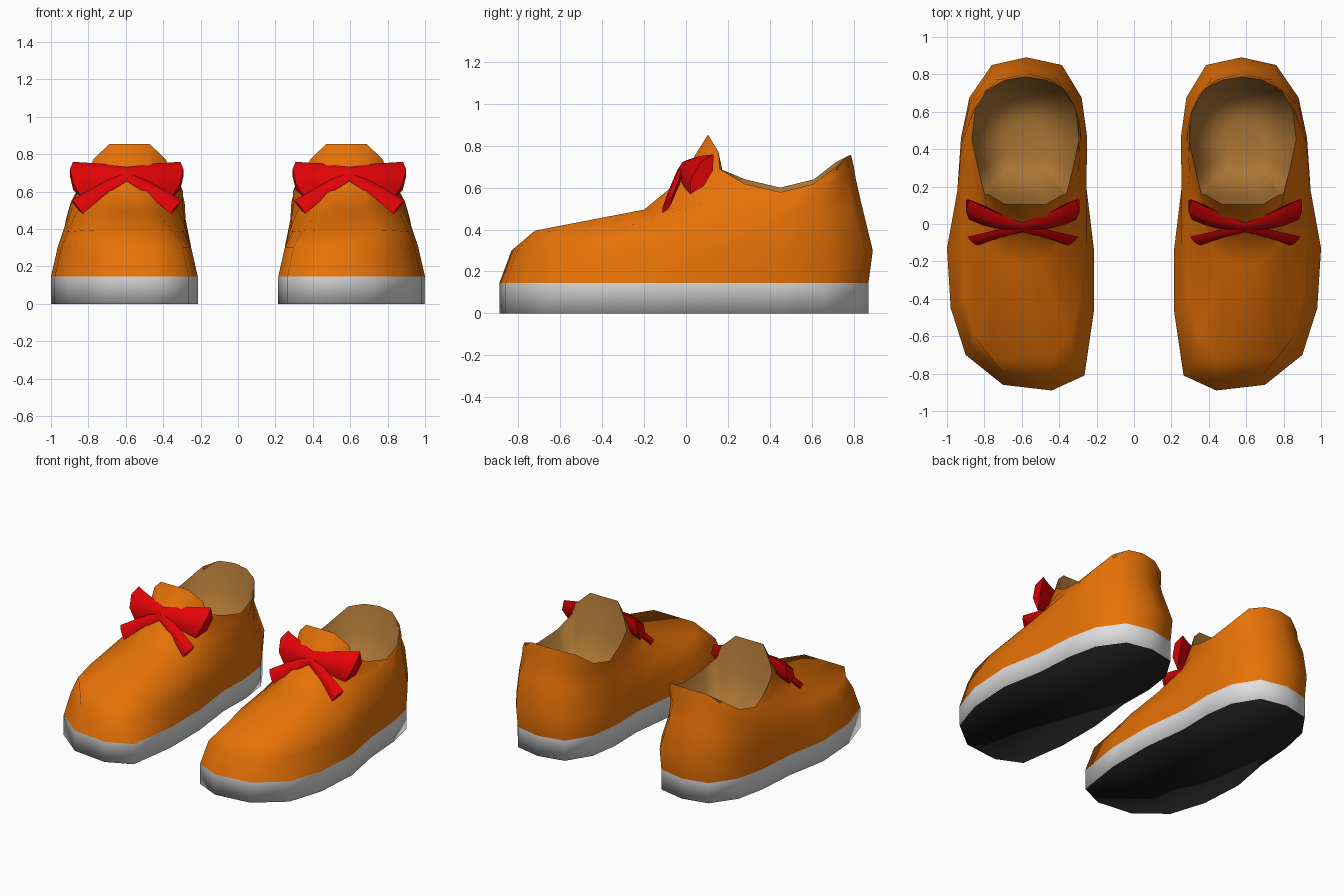
import bpy, bmesh, math
from mathutils import Vector

if "Cube" in bpy.data.objects:
    bpy.data.objects.remove(bpy.data.objects["Cube"])


def material(name, rgb):
    m = bpy.data.materials.new(name)
    m.diffuse_color = (*rgb, 1)
    m.use_nodes = True
    m.node_tree.nodes["Principled BSDF"].inputs["Base Color"].default_value = m.diffuse_color
    return m


ORANGE = material("orange_fabric", (0.79, 0.165, 0.002))
WHITE = material("white_rubber", (0.75, 0.75, 0.75))
BLACK = material("black_tread", (0.014, 0.014, 0.014))
TAN = material("tan_lining", (0.40, 0.175, 0.035))
RED = material("red_ribbon", (0.76, 0.001, 0.002))


def loft(name, rings, mats, caps=(False, False), recalc=False, angle=80):
    """Skin closed rings; built on the +x side and mirrored to the other shoe."""
    bm = bmesh.new()
    vs = [[bm.verts.new(p) for p in r] for r in rings]
    n = len(rings[0])
    for a, b in zip(vs, vs[1:]):
        for i in range(n):
            j = (i + 1) % n
            bm.faces.new((a[i], a[j], b[j], b[i]))
    if caps[0]:
        f = bm.faces.new(vs[0][::-1])
        f.material_index = len(mats) - 1
    if caps[1]:
        bm.faces.new(vs[-1])
    if recalc:
        bmesh.ops.recalc_face_normals(bm, faces=bm.faces)
    me = bpy.data.meshes.new(name)
    bm.to_mesh(me)
    bm.free()
    for m in mats:
        me.materials.append(m)
    ob = bpy.data.objects.new(name, me)
    bpy.context.collection.objects.link(ob)
    bpy.ops.object.select_all(action='DESELECT')
    ob.select_set(True)
    bpy.context.view_layer.objects.active = ob
    bpy.ops.object.shade_smooth_by_angle(angle=math.radians(angle))
    mod = ob.modifiers.new("pair", 'MIRROR')
    mod.use_mirror_merge = False
    mod.mirror_object = hub
    return ob


# Helper at the origin for mirroring
hub = bpy.data.objects.new("mirror_centre", None)
bpy.context.collection.objects.link(hub)
hub.hide_render = True

# Asymmetric sole outline, anticlockwise from the toe
OUTLINE = [(.44, -.89), (.70, -.86), (.90, -.70), (.98, -.45), (1.0, -.13), (.945, .17),
           (.925, .45), (.88, .66), (.76, .83), (.575, .87), (.385, .83), (.28, .66),
           (.25, .45), (.255, .20), (.215, -.13), (.215, -.47), (.265, -.81)]


def level(z):
    return [(x, y, z) for x, y in OUTLINE]


def full_ring(half, cx, drop=0):
    """Half ring (offset, y, z) from toe to heel -> whole ring matching OUTLINE.
    drop lowers the outer side of the collar a little."""
    right = [(cx + d, y, z - (drop if 3 <= i <= 6 else 0)) for i, (d, y, z) in enumerate(half)]
    left = [(cx - d, y, z) for d, y, z in half[:-1]]
    return [left[0]] + right + left[:0:-1]


# Upper: half rings from toe to heel
SHOULDER = [(.16, -.72, .395), (.255, -.60, .39), (.31, -.38, .385), (.315, -.11, .42),
            (.315, .16, .45), (.32, .44, .45), (.28, .64, .47), (.175, .795, .51), (0, .835, .53)]
INSTEP = [(.09, -.20, .495), (.15, -.15, .495), (.205, -.06, .50), (.255, .09, .53),
          (.295, .28, .52), (.305, .50, .54), (.255, .66, .58), (.15, .775, .62), (0, .81, .64)]
THROAT = [(.10, -.035, .63), (.15, 0, .62), (.20, .06, .605), (.245, .19, .60),
          (.29, .37, .55), (.29, .56, .58), (.235, .69, .65), (.13, .775, .69), (0, .80, .70)]
RIM = [(.11, .105, .853), (.195, .155, .77), (.22, .16, .69), (.25, .28, .64),
       (.287, .45, .60), (.27, .61, .64), (.205, .72, .725), (.11, .77, .75), (0, .787, .756)]

waist = []
for x, y in OUTLINE:
    front = y < 0
    k = .91 if front else 1.0
    waist.append((.605 + (x - .605) * k, y * (.935 if front else 1.024), .30))
rim = full_ring(RIM, .58, .022)
loft("upper", [level(.145), waist, full_ring(SHOULDER, .6), full_ring(INSTEP, .59),
               full_ring(THROAT, .585), rim], [ORANGE])


# Lining: smooth bowl sinking from the collar
def bowl(k, fall, floor):
    return [(d * k, .44 + (y - .44) * k, z + (floor - z) * fall) for d, y, z in RIM]


loft("lining", [rim, full_ring(bowl(.85, .55, .40), .58), full_ring(bowl(.6, .95, .40), .58),
                full_ring(bowl(.35, 1, .39), .58)], [TAN], caps=(False, True), angle=180)

# Sole: white side wall with black underside, softly shaded
loft("sole", [level(0), level(.145)], [WHITE, BLACK], caps=(True, False), angle=180)


# Ribbon pieces: flat hexagonal sections swept along a path
def ribbon_section(centre, half_width, thick, bulge=0):
    c, w = Vector(centre) + Vector((.595, 0, 0)), Vector(half_width)
    n = Vector((0, -.86, .5)) * thick
    b = Vector((bulge, 0, 0))
    return [c + w, c + w * .4 + n + b, c - w * .4 + n + b, c - w,
            c - w * .4 - n + b, c + w * .4 - n + b]


def ribbon(name, stations):
    loft(name, [ribbon_section(*s) for s in stations], [RED], caps=(True, True),
         recalc=True, angle=60)


for side, s in (("left", -1), ("right", 1)):
    ribbon("bow_loop_" + side, [
        ((0, -.014, .70), (0, .02, .032), .014),
        ((s * .14, .022, .685), (s * .005, .04, .065), .036),
        ((s * .22, .05, .672), (s * .01, .05, .083), .042),
        ((s * .265, .076, .664), (s * .022, .055, .095), .036, s * .03)])
    ribbon("bow_tail_" + side, [
        ((0, -.026, .685), (s * .012, .015, .022), .012),
        ((s * .14, -.055, .605), (s * .02, .018, .026), .016),
        ((s * .265, -.09, .517), (s * .03, .022, .036), .014)])
